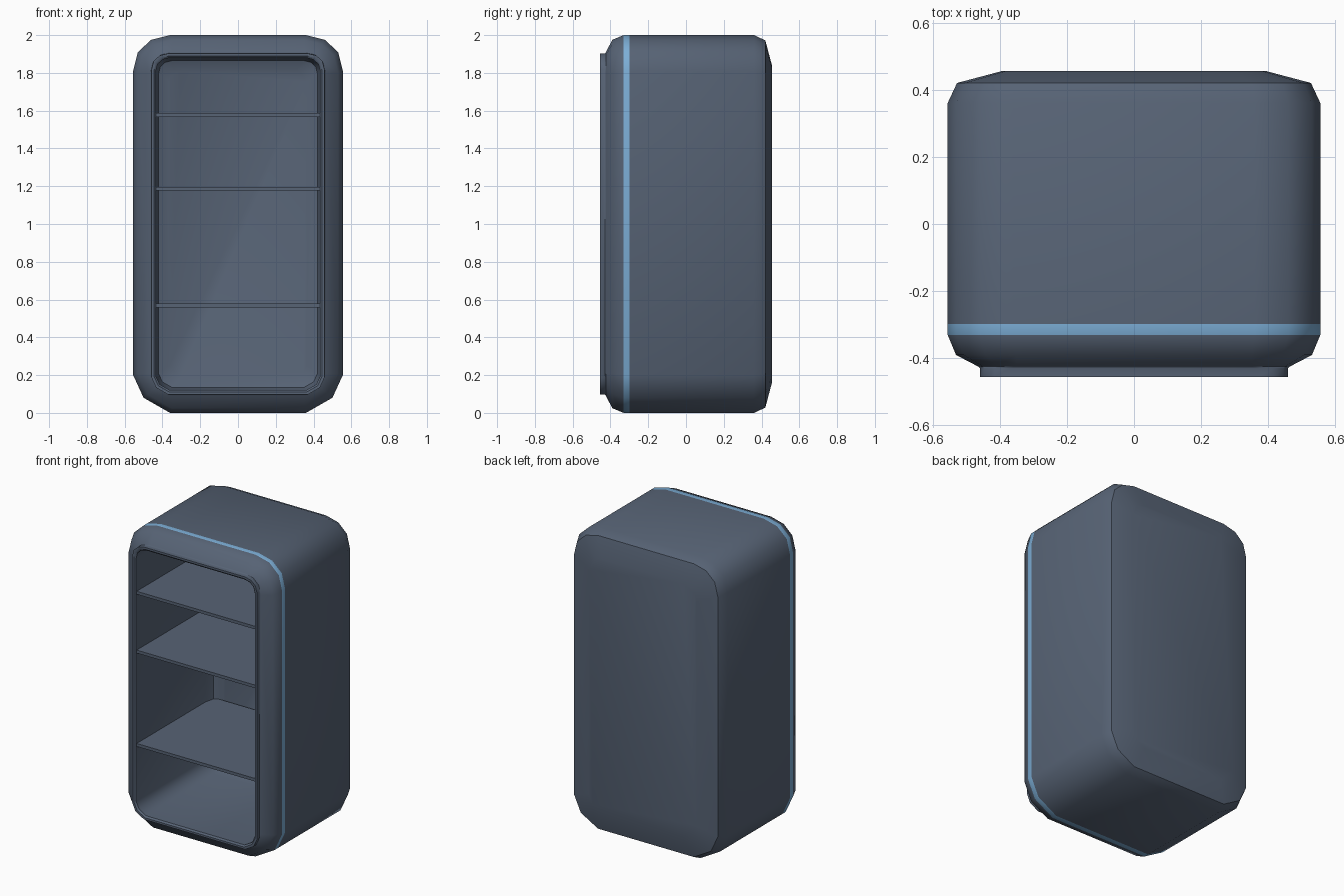
import bpy, bmesh

if "Cube" in bpy.data.objects:
    bpy.data.objects.remove(bpy.data.objects["Cube"])


def material(name, rgb):
    m = bpy.data.materials.new(name)
    m.diffuse_color = (*rgb, 1)
    m.use_nodes = True
    m.node_tree.nodes["Principled BSDF"].inputs["Base Color"].default_value = m.diffuse_color
    return m


SLATE = material("slate blue grey", (0.095, 0.125, 0.178))
STRIPE = material("light blue", (0.20, 0.42, 0.67))

# Corner offsets at full size: (sideways inset, vertical inset)
TOP = [(0, .19), (.025, .09), (.095, .025), (.195, 0)]
LOW = [(.195, 0), (.055, .08), (0, .20)]


def outline(inset, k):
    """Rounded rectangle in XZ; inset from the full size, corner scale k."""
    w, z0, z1 = .555 - inset, inset, 2 - inset
    right = [(w - a * k, z0 + b * k) for a, b in LOW]
    right += [(w - a * k, z1 - b * k) for a, b in TOP]
    return right + [(-x, z) for x, z in reversed(right)]


# Section from the back, around the outside, over the lip, into the cavity
# (y, inset, corner scale)
SECTION = [
    (.455, .16, .50), (.42, .028, .90), (.36, 0, 1), (-.298, 0, 1),
    (-.33, 0, 1), (-.39, .025, .92), (-.424, .09, .60), (-.43, .097, .45),
    (-.455, .097, .45), (-.455, .110, .42), (-.445, .120, .38),
    (.28, .120, .38), (.345, .135, .36), (.37, .19, .30),
]

# Cabinet shell
bm = bmesh.new()
rings = [[bm.verts.new((x, y, z)) for x, z in outline(i, k)]
         for y, i, k in SECTION]
n = len(rings[0])
for r in range(len(rings) - 1):
    for j in range(n):
        f = bm.faces.new((rings[r][j], rings[r][(j + 1) % n],
                          rings[r + 1][(j + 1) % n], rings[r + 1][j]))
        f.material_index = 1 if r == 3 else 0   # stripe band
bm.faces.new(rings[0])
bm.faces.new(rings[-1])
bmesh.ops.recalc_face_normals(bm, faces=bm.faces)
mesh = bpy.data.meshes.new("cabinet_shell")
bm.to_mesh(mesh)
bm.free()
shell = bpy.data.objects.new("cabinet_shell", mesh)
bpy.context.collection.objects.link(shell)
mesh.materials.append(SLATE)
mesh.materials.append(STRIPE)
bpy.context.view_layer.objects.active = shell
shell.select_set(True)
bpy.ops.object.shade_smooth_by_angle(angle=0.75)

# Shelves
for name, z in (("lower_shelf", .568), ("middle_shelf", 1.187),
                ("upper_shelf", 1.577)):
    bpy.ops.mesh.primitive_cube_add(size=1, location=(0, -.04, z))
    shelf = bpy.context.object
    shelf.name = name
    shelf.scale = (.872, .80, .02)
    shelf.data.materials.append(SLATE)
